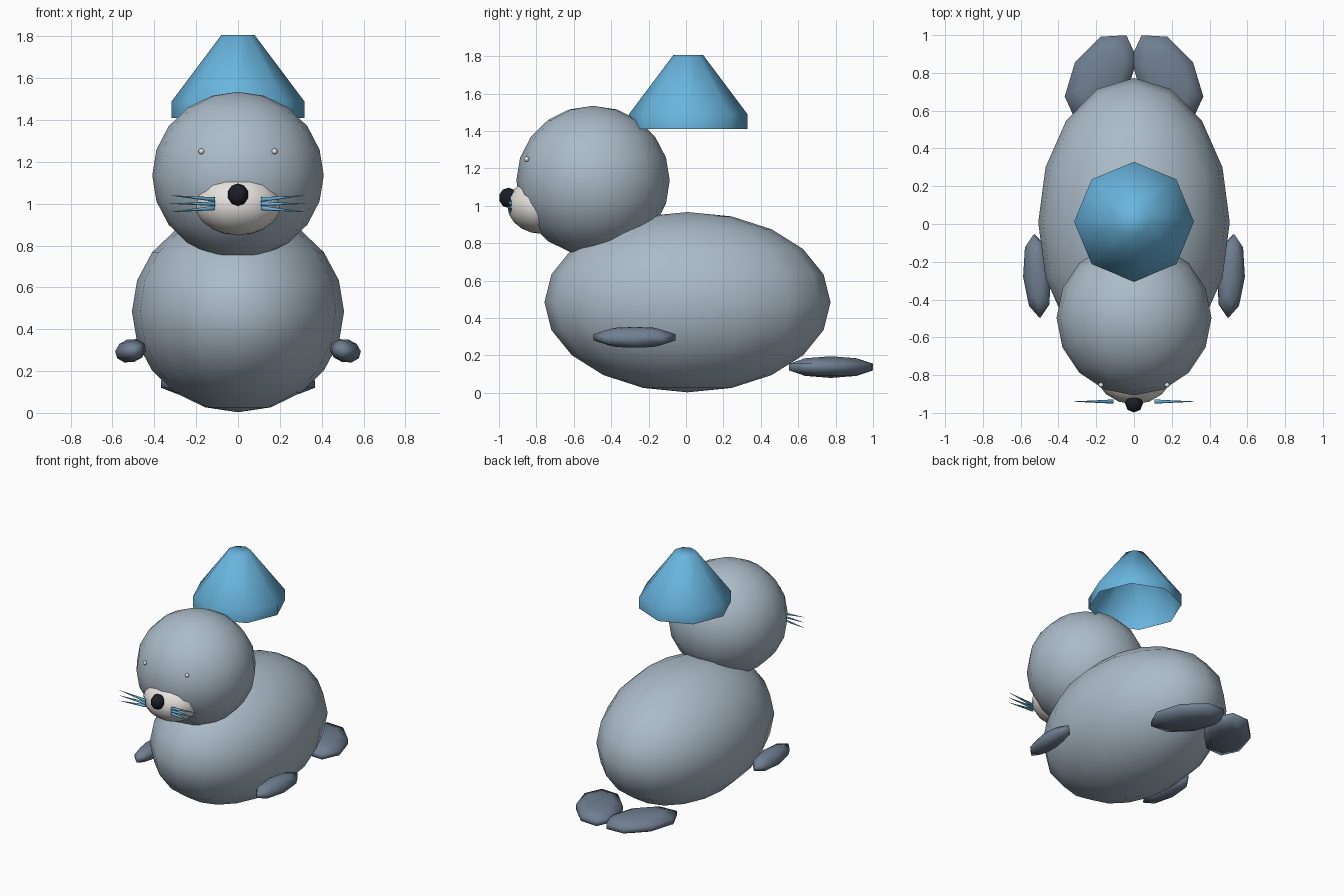
import bpy, bmesh
from math import radians, pi
from mathutils import Matrix, Vector

cube = bpy.data.objects.get("Cube")
if cube:
    bpy.data.objects.remove(cube, do_unlink=True)


def material(name, rgb):
    m = bpy.data.materials.new(name)
    m.use_nodes = True
    m.diffuse_color = (*rgb, 1)
    m.node_tree.nodes["Principled BSDF"].inputs["Base Color"].default_value = (*rgb, 1)
    return m


fur = material("grey fur", (0.41, 0.50, 0.58))
slate = material("slate flipper", (0.16, 0.21, 0.28))
cream = material("pale muzzle", (0.80, 0.77, 0.74))
black = material("black nose", (0.012, 0.012, 0.02))
white = material("white eye", (0.82, 0.82, 0.82))
blue = material("sky blue", (0.14, 0.46, 0.73))


def finish(name, bm, mat):
    """Turn a bmesh into a smooth shaded object."""
    bmesh.ops.recalc_face_normals(bm, faces=bm.faces)
    for f in bm.faces:
        f.smooth = True
    mesh = bpy.data.meshes.new(name)
    bm.to_mesh(mesh)
    bm.free()
    mesh.materials.append(mat)
    ob = bpy.data.objects.new(name, mesh)
    bpy.context.collection.objects.link(ob)
    return ob


def ellipsoid(name, centre, radii, mat, segs=16, rings=10, tilt=0, turn=0):
    bm = bmesh.new()
    bmesh.ops.create_uvsphere(bm, u_segments=segs, v_segments=rings, radius=1)
    xform = (Matrix.Translation(centre) @ Matrix.Rotation(radians(turn), 4, 'Z')
             @ Matrix.Rotation(radians(tilt), 4, 'Y') @ Matrix.Diagonal((*radii, 1)))
    bm.transform(xform)
    return finish(name, bm, mat)


# Body and head
ellipsoid("body", (0, 0.008, 0.485), (0.507, 0.765, 0.482), fur)
ellipsoid("head", (0, -0.497, 1.135), (0.41, 0.41, 0.40), fur)

# Face
ellipsoid("muzzle", (0, -0.77, 1.0), (0.21, 0.185, 0.15), cream)
ellipsoid("nose", (0, -0.95, 1.043), (0.05, 0.05, 0.054), black, 8, 5)

# Paired parts: eyes, flippers, whiskers
for side, s in (("left", 1), ("right", -1)):
    ellipsoid(side + "_eye", (s * 0.175, -0.852, 1.25), (0.014, 0.014, 0.014), white, 8, 6)
    ellipsoid(side + "_front_flipper", (s * 0.513, -0.275, 0.297), (0.076, 0.231, 0.056),
              slate, 8, 5, tilt=s * 15, turn=-s * 4)
    ellipsoid(side + "_rear_flipper", (s * 0.175, 0.775, 0.138), (0.275, 0.168, 0.058),
              slate, 8, 5, turn=90 + s * 31)
    for label, k in (("upper", 1), ("middle", 0), ("lower", -1)):
        start = Vector((s * 0.11, -0.94, 1.0 + k * 0.02))
        end = Vector((s * 0.325, -0.94, 1.0 + k * 0.04))
        axis = end - start
        bm = bmesh.new()
        bmesh.ops.create_cone(bm, cap_ends=True, segments=8, radius1=0.011,
                              radius2=0.0005, depth=axis.length)
        bm.transform(Matrix.Translation((start + end) / 2)
                     @ axis.to_track_quat('Z', 'Y').to_matrix().to_4x4())
        finish(f"{side}_{label}_whisker", bm, blue)

# Hat: eight sided, open underneath, short upright brim band and flat tip
bm = bmesh.new()
loops = []
for r, z in ((0.317, 1.41), (0.317, 1.49), (0.079, 1.807)):
    loops.append([bm.verts.new(Matrix.Rotation(i * pi / 4, 3, 'Z') @ Vector((r, 0, z))
                               + Vector((0, 0.012, 0))) for i in range(8)])
for low, high in zip(loops, loops[1:]):
    for i in range(8):
        j = (i + 1) % 8
        bm.faces.new((low[i], low[j], high[j], high[i]))
bm.faces.new(loops[-1])
finish("hat", bm, blue)
